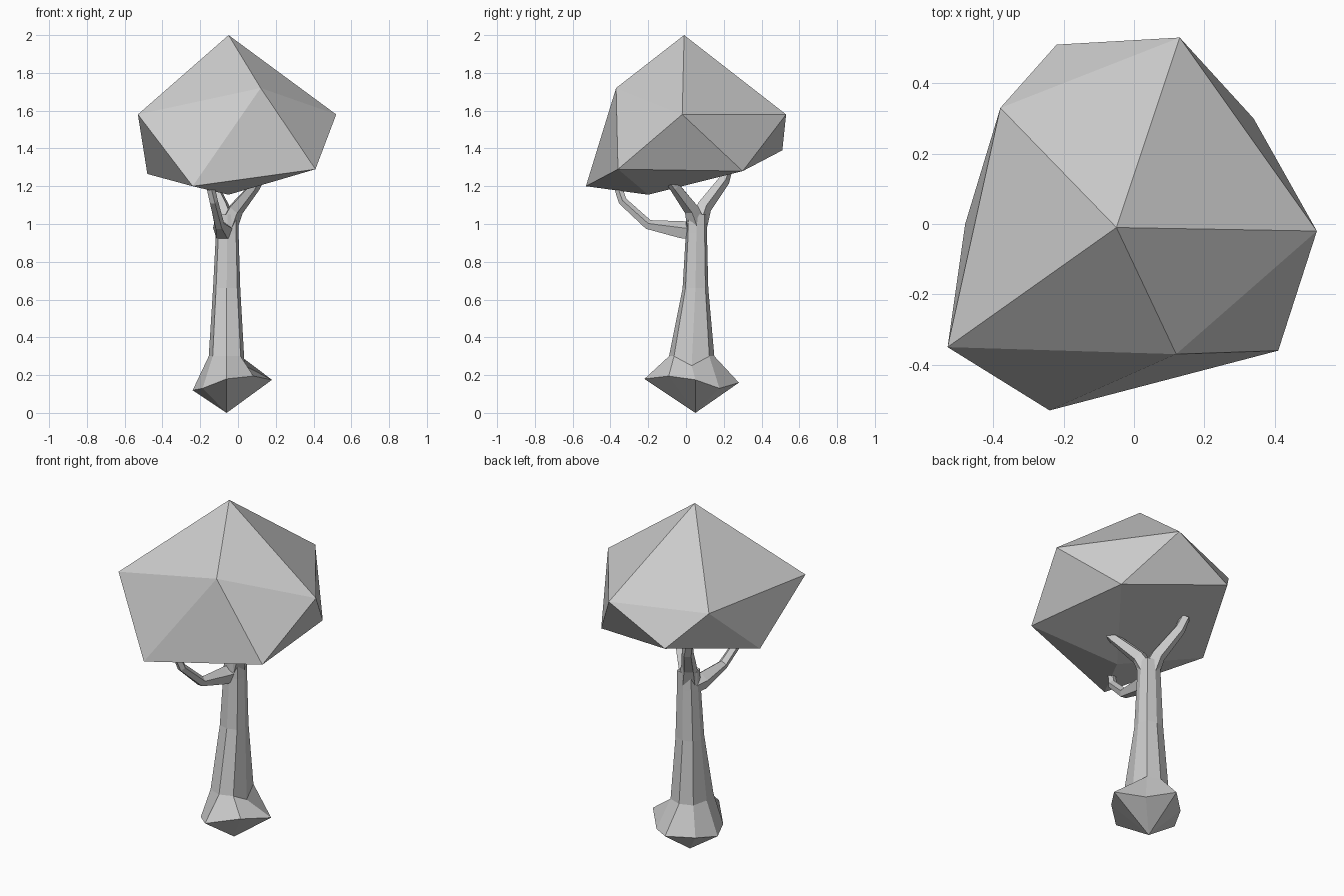
import bpy, bmesh
from math import cos, sin, pi
from mathutils import Vector

cube = bpy.data.objects.get("Cube")
if cube:
    bpy.data.objects.remove(cube, do_unlink=True)

grey = bpy.data.materials.new("light_grey")
grey.use_nodes = True
grey.diffuse_color = (0.6, 0.6, 0.6, 1)
grey.node_tree.nodes["Principled BSDF"].inputs["Base Color"].default_value = (0.6, 0.6, 0.6, 1)


def finish(name, bm):
    bmesh.ops.recalc_face_normals(bm, faces=bm.faces)
    mesh = bpy.data.meshes.new(name)
    bm.to_mesh(mesh)
    bm.free()
    mesh.materials.append(grey)
    obj = bpy.data.objects.new(name, mesh)
    bpy.context.collection.objects.link(obj)


def bridge(bm, a, b):
    n = len(a)
    for i in range(n):
        j = (i + 1) % n
        bm.faces.new((a[i], a[j], b[j], b[i]))


def fan(bm, ring, tip):
    for i in range(len(ring)):
        bm.faces.new((ring[i], ring[(i + 1) % len(ring)], tip))


def make_ring(bm, points):
    return [bm.verts.new(p) for p in points]


# Leaf crown: a stretched twenty-sided ball
bm = bmesh.new()
top = bm.verts.new((-0.05, -0.01, 2.0))
bottom = bm.verts.new((-0.05, -0.2, 1.155))
upper = make_ring(bm, [(0.52, -0.02, 1.58), (0.13, 0.53, 1.58), (-0.38, 0.33, 1.57),
                       (-0.53, -0.35, 1.58), (0.12, -0.37, 1.72)])
lower = make_ring(bm, [(0.34, 0.30, 1.28), (-0.22, 0.51, 1.39), (-0.48, 0.0, 1.265),
                       (-0.24, -0.53, 1.2), (0.41, -0.36, 1.29)])
fan(bm, upper, top)
fan(bm, lower, bottom)
for i in range(5):
    j = (i + 1) % 5
    bm.faces.new((upper[i], upper[j], lower[i]))
    bm.faces.new((upper[j], lower[j], lower[i]))
finish("leaf_crown", bm)

# Trunk: pointed root ball, star-shaped flare, then a tapering eight-sided stem
bm = bmesh.new()
root_tip = bm.verts.new((-0.06, 0.05, 0.0))
flare = [(0.24, 0.175), (0.18, 0.13), (0.23, 0.16), (0.17, 0.14),
         (0.18, 0.12), (0.18, 0.13), (0.27, 0.18), (0.2, 0.195)]
prev = make_ring(bm, [(-0.06 + r * cos(i * pi / 4), 0.05 + r * sin(i * pi / 4), z)
                      for i, (r, z) in enumerate(flare)])
fan(bm, prev, root_tip)
for z, cx, cy, rx, ry in [(0.3, -0.06, 0.03, 0.095, 0.12), (0.66, -0.06, 0.05, 0.072, 0.068),
                          (0.95, -0.057, 0.055, 0.06, 0.056), (1.05, -0.055, 0.055, 0.056, 0.055)]:
    ring = []
    for i in range(8):
        k = 1.1 if i % 2 else 1.0
        dip = 0.05 if i == 0 and z < 0.5 else 0
        ring.append((cx + k * rx * cos(i * pi / 4), cy + k * ry * sin(i * pi / 4), z - dip))
    ring = make_ring(bm, ring)
    bridge(bm, prev, ring)
    prev = ring
bm.faces.new(prev)
finish("trunk", bm)


# Branches: tapering five-sided tubes along a bent path
def branch(name, path):
    bm = bmesh.new()
    pts = [Vector(p[:3]) for p in path]
    prev = None
    for i, p in enumerate(pts):
        d = (pts[min(i + 1, len(pts) - 1)] - pts[max(i - 1, 0)]).normalized()
        side = d.cross(Vector((0, 0, 1))).normalized()
        up = side.cross(d)
        r = path[i][3]
        ring = make_ring(bm, [p + r * (side * cos(a) + up * sin(a))
                              for a in [pi / 2 + k * 2 * pi / 5 for k in range(5)]])
        if prev:
            bridge(bm, prev, ring)
        else:
            bm.faces.new(ring)
        prev = ring
    bm.faces.new(prev)
    finish(name, bm)


branch("front_branch", [(-0.07, 0.05, 0.96, 0.05), (-0.085, -0.02, 0.965, 0.05),
                        (-0.1, -0.2, 0.995, 0.028), (-0.13, -0.335, 1.12, 0.024),
                        (-0.16, -0.38, 1.26, 0.022)])
branch("back_branch", [(-0.06, 0.06, 1.0, 0.055), (-0.085, 0.095, 1.09, 0.042),
                       (-0.15, 0.2, 1.23, 0.032), (-0.17, 0.22, 1.3, 0.028)])
branch("left_branch", [(-0.055, 0.055, 0.99, 0.055), (-0.01, 0.03, 1.08, 0.042),
                       (0.09, -0.06, 1.2, 0.03), (0.12, -0.1, 1.26, 0.028)])
